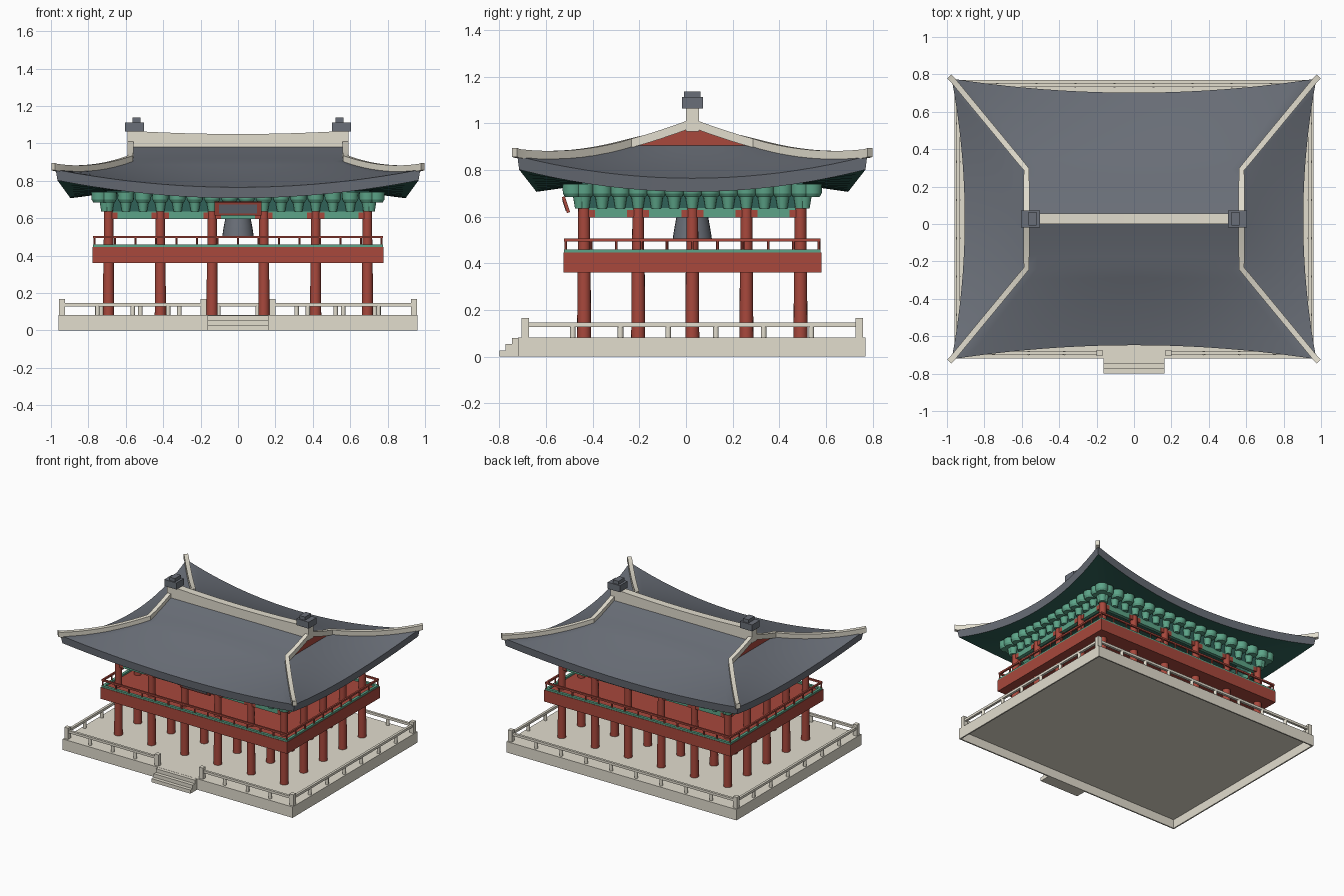
import bpy, bmesh, math
from mathutils import Vector, Matrix

if "Cube" in bpy.data.objects:
    bpy.data.objects.remove(bpy.data.objects["Cube"])

CY = 0.027  # y centre of the building


def mat(name, r, g, b):
    m = bpy.data.materials.new(name)
    lin = [((c / 255 + 0.055) / 1.055) ** 2.4 for c in (r, g, b)]
    m.diffuse_color = (*lin, 1)
    m.use_nodes = True
    m.node_tree.nodes["Principled BSDF"].inputs["Base Color"].default_value = m.diffuse_color
    return m


STONE = mat("pale stone", 226, 221, 206)
RED = mat("painted red", 168, 72, 60)
GREEN = mat("painted green", 92, 164, 136)
DARK = mat("dark green", 48, 98, 88)
TILE = mat("slate grey", 106, 111, 120)


class Part:
    """Collects primitives into one object."""
    def __init__(self):
        self.bm = bmesh.new()

    def box(self, x0, x1, y0, y1, z0, z1):
        m = Matrix.Translation(((x0 + x1) / 2, (y0 + y1) / 2, (z0 + z1) / 2))
        s = Matrix.Diagonal((abs(x1 - x0), abs(y1 - y0), abs(z1 - z0), 1))
        bmesh.ops.create_cube(self.bm, size=1, matrix=m @ s)

    def cone(self, x, y, z0, z1, r0, r1, n=12):
        bmesh.ops.create_cone(self.bm, cap_ends=True, segments=n, radius1=r0, radius2=r1,
                              depth=z1 - z0, matrix=Matrix.Translation((x, y, (z0 + z1) / 2)))

    def ring(self, hx, hy, w, z0, z1, cy=CY):
        """Rectangular frame with half sizes hx, hy and member width w."""
        for s in (-1, 1):
            self.box(-hx - w / 2, hx + w / 2, cy + s * hy - w / 2, cy + s * hy + w / 2, z0, z1)
            self.box(s * hx - w / 2, s * hx + w / 2, cy - hy + w / 2, cy + hy - w / 2, z0, z1)

    def face(self, pts, index=0):
        f = self.bm.faces.new([self.bm.verts.new(p) for p in pts])
        f.material_index = index

    def sweep(self, path, w, h):
        """Box section w wide and h high along a path of points."""
        rows = []
        for i, p in enumerate(path):
            d = Vector(path[min(i + 1, len(path) - 1)]) - Vector(path[max(i - 1, 0)])
            side = Vector((-d.y, d.x, 0)).normalized() * w / 2
            up = Vector((0, 0, h))
            p = Vector(p)
            rows.append([self.bm.verts.new(q) for q in (p - side, p + side, p + side + up, p - side + up)])
        for a, b in zip(rows, rows[1:]):
            for k in range(4):
                self.bm.faces.new((a[k], a[(k + 1) % 4], b[(k + 1) % 4], b[k]))
        self.bm.faces.new(rows[0])
        self.bm.faces.new(rows[-1])

    def done(self, name, *mats, angle=35):
        bmesh.ops.recalc_face_normals(self.bm, faces=self.bm.faces)
        me = bpy.data.meshes.new(name)
        self.bm.to_mesh(me)
        self.bm.free()
        for m in mats:
            me.materials.append(m)
        me.polygons.foreach_set("use_smooth", [True] * len(me.polygons))
        me.set_sharp_from_angle(angle=math.radians(angle))
        ob = bpy.data.objects.new(name, me)
        bpy.context.collection.objects.link(ob)
        return ob


# Stone platform, hollow underneath, and front steps
p = Part()
p.box(-0.95, 0.95, -0.71, 0.76, 0.066, 0.082)
p.ring(0.955, 0.74, 0.01, 0, 0.082, 0.025)
p.done("platform", STONE)
p = Part()
for i in range(3):
    p.box(-0.163, 0.163, -0.80 + 0.027 * i, -0.72, 0.027 * i, 0.027 * (i + 1))
p.done("front_steps", STONE)

# Stone balustrade: tall end posts, small posts under a rail
p = Part()
A, B, C, D = (-0.94, -0.69), (0.94, -0.69), (0.94, 0.742), (-0.94, 0.742)
runs = [(A, (-0.185, -0.69), 4), ((0.185, -0.69), B, 4), (B, C, 7), (C, D, 9), (D, A, 7)]
for a, b, n in runs:
    a, b = Vector(a), Vector(b)
    for i in range(1, n):
        q = a.lerp(b, i / n)
        p.cone(q.x, q.y, 0.08, 0.13, 0.012, 0.012)
    p.sweep([(*a, 0.128), (*b, 0.128)], 0.018, 0.018)
for x, y in (A, B, C, D, (-0.185, -0.69), (0.185, -0.69)):
    p.box(x - 0.016, x + 0.016, y - 0.016, y + 0.016, 0.08, 0.167)
p.done("stone_balustrade", STONE)

# Columns: full grid below the floor, perimeter above it
XS = [-0.692 + 0.2768 * i for i in range(6)]
YS = [CY - 0.464 + 0.232 * i for i in range(5)]
low, up, heads = Part(), Part(), Part()
for i, x in enumerate(XS):
    for j, y in enumerate(YS):
        low.cone(x, y, 0.08, 0.37, 0.03, 0.028, 16)
        if i in (0, 5) or j in (0, 4):
            up.cone(x, y, 0.44, 0.645, 0.026, 0.025, 16)
            if j in (0, 4):
                heads.box(x - 0.047 * (i > 0), x + 0.047 * (i < 5), y - 0.016, y + 0.016, 0.597, 0.63)
            if i in (0, 5):
                heads.box(x - 0.016, x + 0.016, y - 0.047 * (j > 0), y + 0.047 * (j < 4), 0.597, 0.63)
low.done("lower_columns", RED)
up.done("upper_columns", RED)
heads.done("column_heads", RED)

# Raised floor with green trim and red railing
p = Part()
p.box(-0.778, 0.778, CY - 0.553, CY + 0.553, 0.36, 0.447)
p.done("floor_deck", RED)
p = Part()
p.ring(0.765, 0.54, 0.02, 0.445, 0.46)
p.done("floor_trim", GREEN)
p = Part()
p.ring(0.768, 0.543, 0.013, 0.493, 0.506)
for s in (-1, 1):
    for i in range(15):
        p.cone(-0.768 + 1.536 * i / 14, CY + s * 0.543, 0.455, 0.495, 0.006, 0.006, 6)
    for i in range(1, 10):
        p.cone(s * 0.768, CY - 0.543 + 1.086 * i / 10, 0.455, 0.495, 0.006, 0.006, 6)
p.done("floor_railing", RED)

# Head beams, dark frieze and bracket clusters
p = Part()
p.ring(0.692, 0.464, 0.026, 0.597, 0.637)
p.done("head_beams", GREEN)
p = Part()
p.ring(0.692, 0.464, 0.02, 0.635, 0.745)
p.done("frieze", DARK)
spots = [(x, s * 0.464, 0, s) for s in (-1, 1) for x in [-0.692 + 1.384 * i / 15 for i in range(16)]]
spots += [(s * 0.692, y, s, 0) for s in (-1, 1) for y in [-0.464 + 0.928 * i / 12 for i in range(13)]]
spots += [(a * 0.692, b * 0.464, a, b) for a in (-1, 1) for b in (-1, 1)]
p = Part()
for x, y, a, b in spots:
    p.cone(x + a * 0.018, CY + y + b * 0.018, 0.635, 0.69, 0.021, 0.03, 16)
    p.cone(x + a * 0.048, CY + y + b * 0.048, 0.685, 0.7, 0.034, 0.043, 16)
    p.cone(x + a * 0.048, CY + y + b * 0.048, 0.7, 0.74, 0.043, 0.045, 16)
p.done("brackets", GREEN, angle=50)

# Hanging bell and its beam
p = Part()
for r0, r1, z0, z1 in [(0.085, 0.077, 0.5, 0.55), (0.077, 0.066, 0.55, 0.61), (0.066, 0.03, 0.61, 0.64)]:
    p.cone(0, CY, z0, z1, r0, r1, 24)
p.cone(0, CY, 0.63, 0.68, 0.012, 0.012)
p.done("bell", TILE)
p = Part()
p.box(-0.02, 0.02, CY - 0.46, CY + 0.46, 0.67, 0.71)
p.done("bell_beam", RED)

# Tilted board over the entrance
p = Part()
p.box(-0.125, 0.125, -0.007, 0.007, -0.036, 0.036)
p.box(-0.102, 0.102, -0.009, -0.006, -0.025, 0.025)
for f in p.bm.faces:
    f.material_index = int(all(abs(v.co.x) < 0.11 for v in f.verts))
ob = p.done("entrance_board", RED, TILE)
ob.location = (0, -0.515, 0.652)
ob.rotation_euler = (math.radians(18), 0, 0)

# Roof: curved skirts, upper slopes, gables, eave edge and soffit
GX, GD, GZ, TOP = 0.575, 0.265, 0.905, 0.99


def skirt(side, u, t):
    """Point across (u -1..1) and down (t 0..1) a front or end slope."""
    z = GZ - (0.17 - 0.025 * u * u) * t + (0.03 + 0.07 * u * u) * t * t
    if side == "long":
        return u * (GX + 0.4 * t), GD + t * (0.41 + 0.075 * u * u), z
    return GX + t * (0.33 + 0.07 * u * u), u * (GD + 0.485 * t), z


def upper_z(k):
    return GZ + (TOP - GZ) * k ** 1.15


N, M = 20, 8
p = Part()
for side in ("long", "end"):
    for s in (-1, 1):
        def put(q):
            return (q[0], CY + s * q[1], q[2]) if side == "long" else (s * q[0], CY + q[1], q[2])

        def row(u):
            pts = [skirt(side, u, 1 - j / M) for j in range(M + 1)]
            e = pts[0]
            inner = (0.62 * u, 0.42, 0.742) if side == "long" else (0.62, 0.42 * u, 0.742)
            pts = [inner, (e[0] * 0.99, e[1] * 0.99, e[2] - 0.058)] + pts
            if side == "long":
                pts += [(u * GX, GD * (1 - k / 4), upper_z(k / 4)) for k in range(1, 5)]
            return [put(q) for q in pts]
        rows = [row(-1 + 2 * i / N) for i in range(N + 1)]
        for a, b in zip(rows, rows[1:]):
            for j in range(len(a) - 1):
                p.face((a[j], b[j], b[j + 1], a[j + 1]), 1 if j == 0 else 0)
        if side == "end":  # red gable wall
            g = [(GX, GD * (-1 + 2 * i / N), GZ) for i in range(N + 1)]
            g += [(GX, GD * (1 - k / 4), upper_z(k / 4)) for k in range(1, 5)]
            g += [(GX, -GD * (1 - k / 4), upper_z(k / 4)) for k in range(3, 0, -1)]
            p.face([put(q) for q in g], 2)
edge = [-1 + 2 * i / N for i in range(N)]
loop = [(0.62 * u, -0.42) for u in edge] + [(0.62, 0.42 * u) for u in edge]
loop += [(-x, -y) for x, y in loop]
p.face([(x, CY + y, 0.742) for x, y in loop], 1)
bmesh.ops.remove_doubles(p.bm, verts=p.bm.verts, dist=1e-4)
p.done("roof", TILE, DARK, RED)

# Stone ribs down the gable edges and hips
p = Part()
for a in (-1, 1):
    for b in (-1, 1):
        path = [(GX, GD * (1 - k / 4), upper_z(k / 4)) for k in range(4, 0, -1)]
        path += [skirt("long", 1, t / 10) for t in range(11)] + [(0.988, 0.762, 0.865)]
        p.sweep([(a * x, CY + b * y, z - 0.008) for x, y, z in path], 0.03, 0.038)
p.done("hip_ribs", STONE)

# Sagging main ridge and its end ornaments
p = Part()
y0, y1 = CY - 0.028, CY + 0.028
for i in range(12):
    xa, xb = [-0.59 + 1.18 * (i + k) / 12 for k in (0, 1)]
    za, zb = [1.05 + 0.018 * (x / 0.59) ** 2 for x in (xa, xb)]
    for y in (y0, y1):
        p.face(((xa, y, 0.965), (xb, y, 0.965), (xb, y, zb), (xa, y, za)))
    for z in ((za, zb), (0.965, 0.965)):
        p.face(((xa, y0, z[0]), (xb, y0, z[1]), (xb, y1, z[1]), (xa, y1, z[0])))
for x in (-0.59, 0.59):
    p.face(((x, y0, 0.965), (x, y1, 0.965), (x, y1, 1.068), (x, y0, 1.068)))
bmesh.ops.remove_doubles(p.bm, verts=p.bm.verts, dist=1e-4)
p.done("main_ridge", STONE)
p = Part()
for s in (-1, 1):
    p.box(s * 0.502, s * 0.603, CY - 0.045, CY + 0.045, 1.064, 1.113)
    p.box(s * 0.52, s * 0.565, CY - 0.036, CY + 0.036, 1.113, 1.138)
p.done("ridge_ornaments", TILE)
